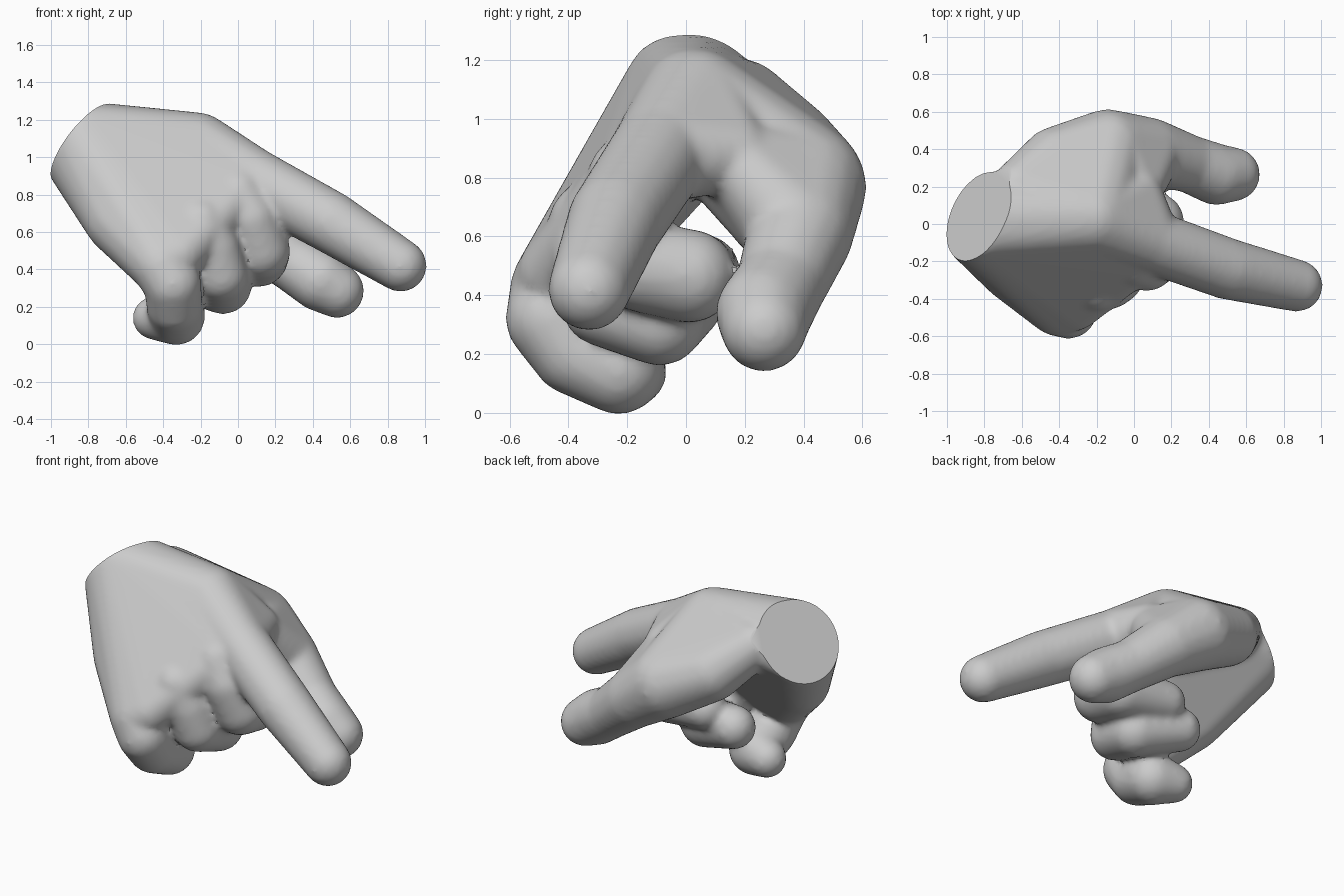
import bpy, bmesh
from mathutils import Vector, Matrix

if "Cube" in bpy.data.objects:
    bpy.data.objects.remove(bpy.data.objects["Cube"])

skin = bpy.data.materials.new("light_grey")
skin.use_nodes = True
colour = (0.6, 0.6, 0.6, 1)
skin.diffuse_color = colour
skin.node_tree.nodes["Principled BSDF"].inputs["Base Color"].default_value = colour

WRIST = Vector((-0.835, 0.04, 1.075))
FOREARM = Vector((-0.75, 0.33, 0.57)).normalized()


def hull(bm, *balls, wrist=False):
    """Add a convex skin around balls given as (x, y, z, radius)."""
    part = bmesh.new()
    for x, y, z, r in balls:
        bmesh.ops.create_uvsphere(part, u_segments=20, v_segments=12, radius=r,
                                  matrix=Matrix.Translation((x, y, z)))
    if wrist:
        turn = FOREARM.to_track_quat('Z', 'Y').to_matrix().to_4x4()
        for reach, radius in ((0, 0.255), (0.07, 0.22)):
            place = Matrix.Translation(WRIST + FOREARM * reach)
            bmesh.ops.create_circle(part, segments=32, radius=radius, matrix=place @ turn)
    pts = [v.co.copy() for v in part.verts]
    part.free()
    verts = [bm.verts.new(p) for p in pts]
    out = bmesh.ops.convex_hull(bm, input=verts)
    spare = {v for v in out["geom_interior"] if isinstance(v, bmesh.types.BMVert)}
    spare |= {v for v in verts if v.is_valid and not v.link_faces}
    bmesh.ops.delete(bm, geom=list(spare), context='VERTS')


def chain(bm, *balls):
    """Join each ball to the next, as the bones of a finger."""
    for a, b in zip(balls, balls[1:]):
        hull(bm, a, b)


index_knuckle = (-0.22, 0.03, 1.04, 0.20)
index_base = (0.08, -0.09, 0.88, 0.17)
pinky_knuckle = (-0.41, -0.44, 0.42, 0.16)
heel = (-0.64, -0.24, 0.66, 0.18)
thumb_joint = (-0.14, 0.40, 0.77, 0.215)
thumb_middle = (0.08, 0.39, 0.61, 0.18)
palm_hollow = (-0.25, 0.12, 0.85, 0.14)

bm = bmesh.new()
# palm and back of the hand, out to the roots of the fingers
hull(bm, index_knuckle, pinky_knuckle, heel, (0.04, -0.17, 0.83, 0.13),
     (-0.31, -0.44, 0.48, 0.13), wrist=True)
# ball of the thumb, the hollow of the palm and the web to the pointing finger
hull(bm, index_knuckle, thumb_joint, palm_hollow, (-0.42, 0.34, 0.89, 0.18),
     (-0.62, 0.2, 1.06, 0.14))
hull(bm, index_knuckle, index_base, (0.03, 0.17, 0.88, 0.12))
hull(bm, thumb_joint, thumb_middle, (0.03, 0.17, 0.86, 0.12), palm_hollow)
# thumb
chain(bm, thumb_middle, (0.30, 0.32, 0.43, 0.155), (0.44, 0.265, 0.34, 0.165),
      (0.53, 0.265, 0.285, 0.145))
# pointing finger
chain(bm, index_knuckle, index_base, (0.5, -0.24, 0.65, 0.165), (0.87, -0.33, 0.42, 0.14))
# curled fingers
chain(bm, (0.0, -0.19, 0.80, 0.145), (0.07, -0.21, 0.67, 0.15), (0.125, -0.16, 0.50, 0.155),
      (0.11, 0.01, 0.465, 0.16), (-0.18, 0.06, 0.48, 0.125))
chain(bm, (-0.20, -0.32, 0.64, 0.15), (-0.13, -0.31, 0.51, 0.145), (-0.09, -0.28, 0.37, 0.145),
      (-0.08, -0.09, 0.315, 0.155), (-0.34, 0.0, 0.38, 0.13))
chain(bm, pinky_knuckle, (-0.35, -0.46, 0.32, 0.155), (-0.34, -0.38, 0.21, 0.15),
      (-0.33, -0.23, 0.15, 0.155), (-0.45, -0.18, 0.14, 0.115))

mesh = bpy.data.meshes.new("hand_parts")
bm.to_mesh(mesh)
bm.free()
hand = bpy.data.objects.new("pointing_hand", mesh)
bpy.context.collection.objects.link(hand)

# fuse the parts into one soft skin
fuse = hand.modifiers.new("fuse", 'REMESH')
fuse.mode = 'VOXEL'
fuse.voxel_size = 0.018
soften = hand.modifiers.new("soften", 'SMOOTH')
soften.factor = 0.5
soften.iterations = 9
graph = bpy.context.evaluated_depsgraph_get()
skin_mesh = bpy.data.meshes.new_from_object(hand.evaluated_get(graph))
hand.modifiers.clear()
hand.data = skin_mesh

# flat cut at the wrist
bm = bmesh.new()
bm.from_mesh(skin_mesh)
cut = bmesh.ops.bisect_plane(bm, geom=bm.verts[:] + bm.edges[:] + bm.faces[:],
                             plane_co=WRIST, plane_no=FOREARM, clear_outer=True)
rim = [e for e in cut["geom_cut"] if isinstance(e, bmesh.types.BMEdge)]
bmesh.ops.contextual_create(bm, geom=rim)
bmesh.ops.recalc_face_normals(bm, faces=bm.faces[:])
bm.to_mesh(skin_mesh)
bm.free()

skin_mesh.materials.clear()
skin_mesh.materials.append(skin)
bpy.context.view_layer.objects.active = hand
hand.select_set(True)
bpy.ops.object.shade_smooth_by_angle(angle=0.6)
